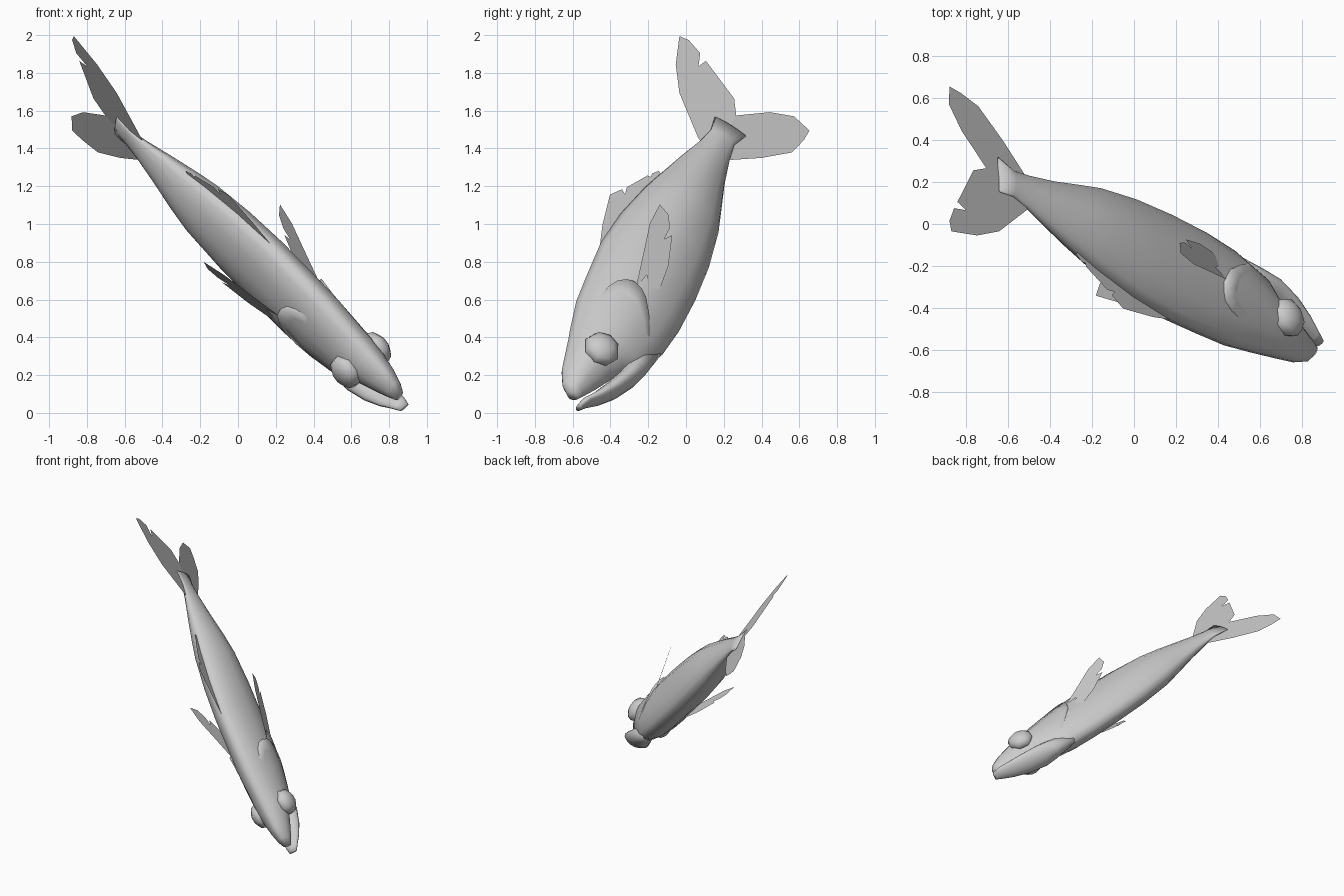
import bpy, bmesh, math
from mathutils import Matrix, Vector

# Fish frame: X runs head to tail, Y sideways, Z towards the back fin
T = Vector((-0.671, 0.376, 0.640)).normalized()
D = Vector((0.027, -0.849, 0.528))
D = (D - T * D.dot(T)).normalized()
Y = D.cross(T)
POSE = Matrix((T, Y, D)).transposed()
MID = -0.458


def make(name, verts, faces, smooth=True):
    me = bpy.data.meshes.new(name)
    me.from_pydata([POSE @ Vector((x, y + MID, z)) for x, y, z in verts], [], faces)
    ob = bpy.data.objects.new(name, me)
    bpy.context.collection.objects.link(ob)
    for p in me.polygons:
        p.use_smooth = smooth
    return ob


def cpow(v, p):
    return math.copysign(abs(v) ** p, v)


def loft(name, rows, n=16, p=1.2):
    verts, faces = [], []
    for s, top, bot, w in rows:
        c, h = (top + bot) / 2, (top - bot) / 2
        for i in range(n):
            a = 2 * math.pi * i / n
            verts.append((s, w * cpow(math.cos(a), p), c + h * cpow(math.sin(a), p)))
    for r in range(len(rows) - 1):
        for i in range(n):
            j = (i + 1) % n
            faces.append((r * n + i, r * n + j, (r + 1) * n + j, (r + 1) * n + i))
    faces.append(tuple(range(n))[::-1])
    faces.append(tuple(range((len(rows) - 1) * n, len(rows) * n)))
    return make(name, verts, faces)


# Body with upper jaw: position, back line, belly line, half width
BODY = [(-0.74, 0.615, 0.55, 0.03), (-0.70, 0.66, 0.53, 0.05),
        (-0.62, 0.70, 0.495, 0.075), (-0.50, 0.73, 0.45, 0.104),
        (-0.41, 0.752, 0.41, 0.122), (-0.34, 0.772, 0.33, 0.132),
        (-0.15, 0.818, 0.281, 0.146), (0.05, 0.84, 0.268, 0.15),
        (0.30, 0.863, 0.276, 0.15), (0.55, 0.85, 0.302, 0.148),
        (0.80, 0.81, 0.352, 0.135), (0.95, 0.773, 0.40, 0.112),
        (1.12, 0.73, 0.455, 0.078), (1.28, 0.685, 0.495, 0.047),
        (1.39, 0.663, 0.515, 0.028), (1.49, 0.68, 0.485, 0.012)]
loft("body", BODY)

# Lower jaw
loft("lower_jaw", [(-0.785, 0.535, 0.505, 0.03), (-0.73, 0.528, 0.477, 0.05),
                   (-0.66, 0.495, 0.425, 0.066), (-0.56, 0.463, 0.368, 0.082),
                   (-0.43, 0.43, 0.322, 0.09), (-0.33, 0.43, 0.304, 0.076),
                   (-0.15, 0.45, 0.285, 0.04)], p=1.05)


def skin(s, d):
    # Half width of the body at a point on its flank
    for a, b in zip(BODY, BODY[1:]):
        if a[0] <= s <= b[0]:
            f = (s - a[0]) / (b[0] - a[0])
            _, top, bot, w = [u + (v - u) * f for u, v in zip(a, b)]
            k = min(1, abs(d - (top + bot) / 2) / ((top - bot) / 2))
            return w * (1 - k ** (2 / 1.2)) ** 0.6
    return 0


def fin(name, outline, side):
    return make(name, [(s, side(s, d), d) for s, d in outline],
                [tuple(range(len(outline)))], False)


# Tail fin, lower lobe bent slightly sideways
fin("tail_fin_upper", [(1.28, 0.66), (1.30, 0.70), (1.50, 0.905), (1.66, 0.999), (1.845, 1.058),
                       (1.857, 1.005), (1.82, 0.917), (1.733, 0.89), (1.795, 0.871),
                       (1.673, 0.64), (1.578, 0.586), (1.40, 0.58)], lambda s, d: 0)
fin("tail_fin_lower", [(1.28, 0.52), (1.40, 0.58), (1.578, 0.586), (1.735, 0.441), (1.81, 0.319),
                       (1.79, 0.209), (1.71, 0.21), (1.59, 0.231), (1.435, 0.354),
                       (1.30, 0.486)], lambda s, d: 0.08 * max(0, 0.586 - d))

# Back fin
fin("dorsal_fin", [(0.263, 0.855), (0.411, 0.903), (0.622, 0.95), (0.702, 0.909), (0.679, 0.881),
                   (0.731, 0.893), (0.879, 0.83), (0.885, 0.81), (0.91, 0.815), (0.95, 0.79),
                   (0.92, 0.74), (0.60, 0.81), (0.30, 0.82)], lambda s, d: 0)

SIDE_FIN = [(0.025, 0.587), (0.21, 0.645), (0.38, 0.70), (0.505, 0.706), (0.49, 0.635),
            (0.43, 0.595), (0.36, 0.591), (0.41, 0.565), (0.253, 0.499), (0.117, 0.474),
            (0.051, 0.516), (0.13, 0.572)]
GILL = [(-0.109, 0.725), (-0.04, 0.715), (0.016, 0.69), (0.045, 0.65), (0.05, 0.608),
        (0.03, 0.56), (0.002, 0.517), (-0.08, 0.45), (-0.176, 0.388)]

for sign, label in ((-1, "right"), (1, "left")):
    # Side fins spread away from the flank
    fin("pectoral_fin_" + label, SIDE_FIN,
        lambda s, d: sign * (0.14 + 0.22 * s + 0.2 * (d - 0.6)))

    # Gill cover: raised rear lip blending into the cheek
    verts, faces, n = [], [], len(GILL)
    for i, (s, d) in enumerate(GILL):
        lift = 0.016 * math.sin(math.pi * i / (n - 1))
        s2, d2 = s + (-0.2 - s) * 0.4, d + (0.56 - d) * 0.25
        verts += [(s, sign * (skin(s, d) - 0.004), d),
                  (s - 0.005, sign * (skin(s, d) + lift), d),
                  (s2, sign * (skin(s2, d2) - 0.003), d2)]
    for i in range(n - 1):
        for k in (0, 1):
            a = 3 * i + k
            q = (a, a + 1, a + 4, a + 3)
            faces.append(q if sign < 0 else q[::-1])
    make("gill_cover_" + label, verts, faces)

    # Bulging eye
    bpy.ops.mesh.primitive_uv_sphere_add(segments=8, ring_count=6, radius=1)
    eye = bpy.context.object
    eye.name = "eye_" + label
    for v in eye.data.vertices:
        x, y, z = v.co
        v.co = POSE @ Vector((-0.44 + 0.1 * x, MID + sign * (0.106 + 0.066 * z), 0.577 + 0.1 * y))
    for p in eye.data.polygons:
        p.use_smooth = True

# Consistent outward normals on the closed parts
for ob in bpy.context.collection.objects:
    if ob.name.startswith(("body", "lower_jaw", "eye")):
        bm = bmesh.new()
        bm.from_mesh(ob.data)
        bmesh.ops.recalc_face_normals(bm, faces=bm.faces)
        bm.to_mesh(ob.data)
        bm.free()
